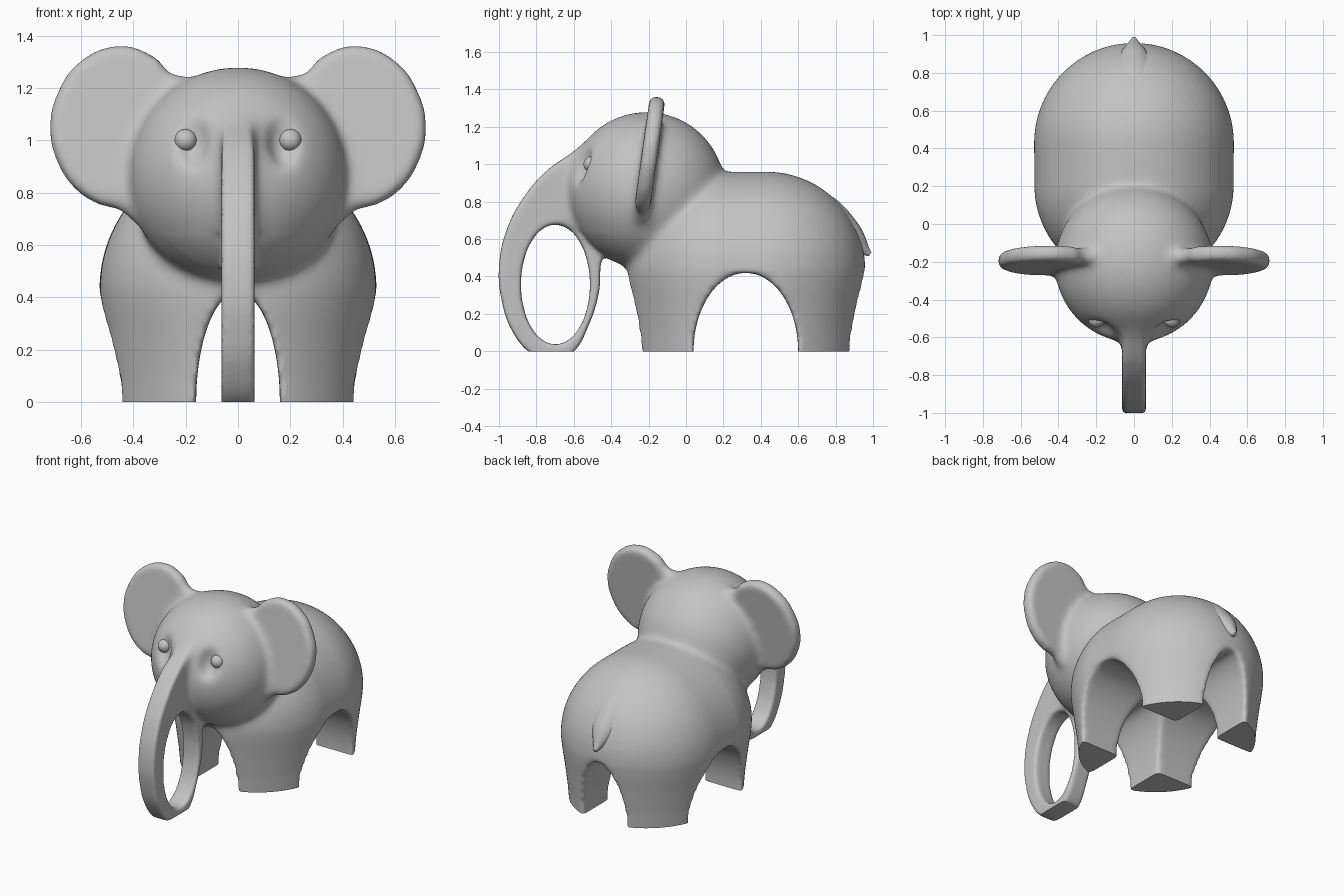
import bpy, bmesh
from math import sin, cos, pi, radians, sqrt
from mathutils import Vector, Matrix

cube = bpy.data.objects.get("Cube")
if cube:
    bpy.data.objects.remove(cube)

grey = bpy.data.materials.new("elephant_grey")
grey.use_nodes = True
grey.diffuse_color = (0.55, 0.55, 0.55, 1)
for node in grey.node_tree.nodes:
    if node.type == 'BSDF_PRINCIPLED':
        node.inputs["Base Color"].default_value = (0.55, 0.55, 0.55, 1)

HEAD = Vector((0, -0.21, 0.86))
HEAD_R = 0.42
BODY_R, BODY_Z, REAR, FRONT = 0.53, 0.43, 0.43, 0.21


def add_object(name, data):
    ob = bpy.data.objects.new(name, data)
    bpy.context.scene.collection.objects.link(ob)
    return ob


def bake(ob):
    """Evaluated mesh in world space; the source object is removed."""
    dg = bpy.context.evaluated_depsgraph_get()
    mesh = bpy.data.meshes.new_from_object(ob.evaluated_get(dg))
    mesh.transform(ob.matrix_world)
    bpy.data.objects.remove(ob)
    return mesh


def finish(ob):
    ob.data.materials.clear()
    ob.data.materials.append(grey)
    bpy.ops.object.select_all(action='DESELECT')
    ob.select_set(True)
    bpy.context.view_layer.objects.active = ob
    bpy.ops.object.shade_smooth()
    bpy.ops.object.shade_smooth_by_angle(angle=radians(45))


def cut(ob, cutters):
    for c in cutters:
        c.hide_render = True
        mod = ob.modifiers.new("cut", 'BOOLEAN')
        mod.operation, mod.solver, mod.object = 'DIFFERENCE', 'EXACT', c
    mesh = bake(ob)
    for c in cutters:
        bpy.data.objects.remove(c)
    return mesh


def add_loop(curve, points):
    spline = curve.splines.new('BEZIER')
    spline.bezier_points.add(len(points) - 1)
    for bp, (u, v) in zip(spline.bezier_points, points):
        bp.co = (u, v, 0)
        bp.handle_left_type = bp.handle_right_type = 'AUTO'
    spline.use_cyclic_u = True


def plate(name, loops, half, bevel, matrix):
    """Rounded flat plate from closed outlines (inner outlines are holes)."""
    curve = bpy.data.curves.new(name, 'CURVE')
    curve.dimensions, curve.fill_mode = '2D', 'BOTH'
    curve.resolution_u = 10
    for points in loops:
        add_loop(curve, points)
    curve.extrude, curve.bevel_depth = half - bevel, bevel
    curve.offset, curve.bevel_resolution = -bevel, 4
    ob = add_object(name, curve)
    ob.matrix_world = matrix
    return bake(ob)


# Body: stadium rings, tapered below and domed above
levels = [(-0.06, 0.475), (0, 0.48), (0.1, 0.488), (0.25, 0.507), (0.35, 0.522)]
for i in range(17):
    a = radians(89.4) * i / 16
    levels.append((BODY_Z + BODY_R * sin(a), BODY_R * cos(a)))
bm = bmesh.new()
rings, n = [], 64
for z, r in levels:
    ring = []
    for i in range(n):
        a = 2 * pi * i / n
        mid = REAR if i <= n // 2 else FRONT
        ring.append(bm.verts.new((r * cos(a), mid + r * sin(a), z)))
    rings.append(ring)
for lo, hi in zip(rings, rings[1:]):
    for i in range(n):
        j = (i + 1) % n
        bm.faces.new((lo[i], lo[j], hi[j], hi[i]))
bm.faces.new(rings[0][::-1])
bm.faces.new(rings[-1])
bmesh.ops.recalc_face_normals(bm, faces=bm.faces)
body = bpy.data.meshes.new("body")
bm.to_mesh(body)
bm.free()

# Arches between the legs, sideways and lengthways
arches = []
for rot, size in (((0, pi / 2, 0), (0.42, 0.28, 1)), ((pi / 2, 0, 0), (0.16, 0.42, 2))):
    bpy.ops.mesh.primitive_cylinder_add(vertices=96, radius=1, depth=2, rotation=rot,
                                        location=(0, 0.32, 0), scale=size)
    arches.append(bpy.context.object)
parts = [cut(add_object("body", body), arches)]

# Head with shallow eye sockets
bpy.ops.mesh.primitive_uv_sphere_add(segments=96, ring_count=48, radius=HEAD_R, location=HEAD)
head = bpy.context.object
sockets = []
for side in (-1, 1):
    bpy.ops.mesh.primitive_uv_sphere_add(segments=32, ring_count=24, radius=1,
                                         location=(side * 0.18, -0.6, 1.02),
                                         scale=(0.075, 0.095, 0.13))
    sockets.append(bpy.context.object)
parts.append(cut(head, sockets))

# Trunk: upright looped plate
outer = [(-0.35, 1.18), (-0.48, 1.16), (-0.6, 1.07), (-0.75, 0.96), (-0.87, 0.82),
         (-0.955, 0.66), (-1.0, 0.45), (-0.985, 0.27), (-0.93, 0.11), (-0.83, -0.01),
         (-0.72, -0.05), (-0.61, -0.01), (-0.52, 0.14), (-0.465, 0.32), (-0.452, 0.48),
         (-0.4, 0.62), (-0.3, 0.9)]
hole = [(-0.698 + 0.184 * cos(2 * pi * i / 16), 0.357 + 0.32 * sin(2 * pi * i / 16))
        for i in range(16)]
upright = Matrix(((0, 0, 1, 0), (1, 0, 0, 0), (0, 1, 0, 0), (0, 0, 0, 1)))
parts.append(plate("trunk", [outer, hole], 0.063, 0.015, upright))

# Ears: tilted round plates
ear = [(0.15, 1.2), (0.19, 1.245), (0.25, 1.257), (0.32, 1.32), (0.45, 1.362), (0.6, 1.305),
       (0.69, 1.18), (0.718, 1.05), (0.69, 0.92), (0.62, 0.815), (0.53, 0.757),
       (0.45, 0.732), (0.39, 0.68), (0.28, 0.66), (0.15, 0.9)]
tilt = Matrix.Translation((0, -0.342, 0)) @ Matrix.Rotation(radians(82), 4, 'X')
for side in (-1, 1):
    parts.append(plate("ear", [[(side * x, z * 1.008) for x, z in ear]], 0.042, 0.036, tilt))

# Fuse the parts into one soft skin
bm = bmesh.new()
for mesh in parts:
    bm.from_mesh(mesh)
skin = bpy.data.meshes.new("skin")
bm.to_mesh(skin)
bm.free()
ob = add_object("fused", skin)
mod = ob.modifiers.new("fuse", 'REMESH')
mod.mode, mod.voxel_size = 'VOXEL', 0.012
mod = ob.modifiers.new("soften", 'SMOOTH')
mod.factor, mod.iterations = 0.5, 7
ob = add_object("elephant_skin", bake(ob))


def softness(p):
    """Extra rounding at the joins with the head and along the leg arches."""
    if p.y < -0.42 and p.z < 0.64:
        return 0.0
    w = 1 - abs((p - HEAD).length - HEAD_R) / 0.12
    if p.z < 0.5 and p.y > -0.36:
        w = max(w, 0.35)
    return max(w, 0.0)


group = ob.vertex_groups.new(name="joins")
for v in ob.data.vertices:
    w = softness(v.co)
    if w > 0:
        group.add([v.index], w, 'REPLACE')
mod = ob.modifiers.new("fillet", 'SMOOTH')
mod.factor, mod.iterations, mod.vertex_group = 0.5, 55, "joins"
mesh = bake(ob)

# Flat soles
bm = bmesh.new()
bm.from_mesh(mesh)
bmesh.ops.bisect_plane(bm, geom=bm.verts[:] + bm.edges[:] + bm.faces[:], dist=1e-5,
                       plane_co=(0, 0, 0), plane_no=(0, 0, 1), clear_inner=True)
bmesh.ops.holes_fill(bm, edges=[e for e in bm.edges if e.is_boundary], sides=0)
bmesh.ops.recalc_face_normals(bm, faces=bm.faces)
bm.to_mesh(mesh)
bm.free()
finish(add_object("body_head_trunk_ears", mesh))

# Eyes
for side, name in ((-1, "right_eye"), (1, "left_eye")):
    bpy.ops.mesh.primitive_uv_sphere_add(segments=32, ring_count=16, radius=0.043,
                                         location=(side * 0.2, -0.505, 1.0))
    bpy.context.object.name = name
    finish(bpy.context.object)

# Tail: tapered ridge that follows the rump down to a point
curve = bpy.data.curves.new("tail", 'CURVE')
curve.dimensions, curve.bevel_depth, curve.bevel_resolution = '3D', 1, 8
curve.use_fill_caps = True
spline = curve.splines.new('BEZIER')
ridge = [(56, 0.33, 0.19), (38, 0.395, 0.155), (22, 0.475, 0.09), (9, 0.56, 0.012)]
spline.bezier_points.add(len(ridge) - 1)
for bp, (deg, dist, r) in zip(spline.bezier_points, ridge):
    a = radians(deg)
    bp.co = (0, REAR + dist * cos(a), BODY_Z + dist * sin(a))
    bp.handle_left_type = bp.handle_right_type = 'AUTO'
    bp.radius = r
finish(add_object("tail", bake(add_object("tail_path", curve))))
